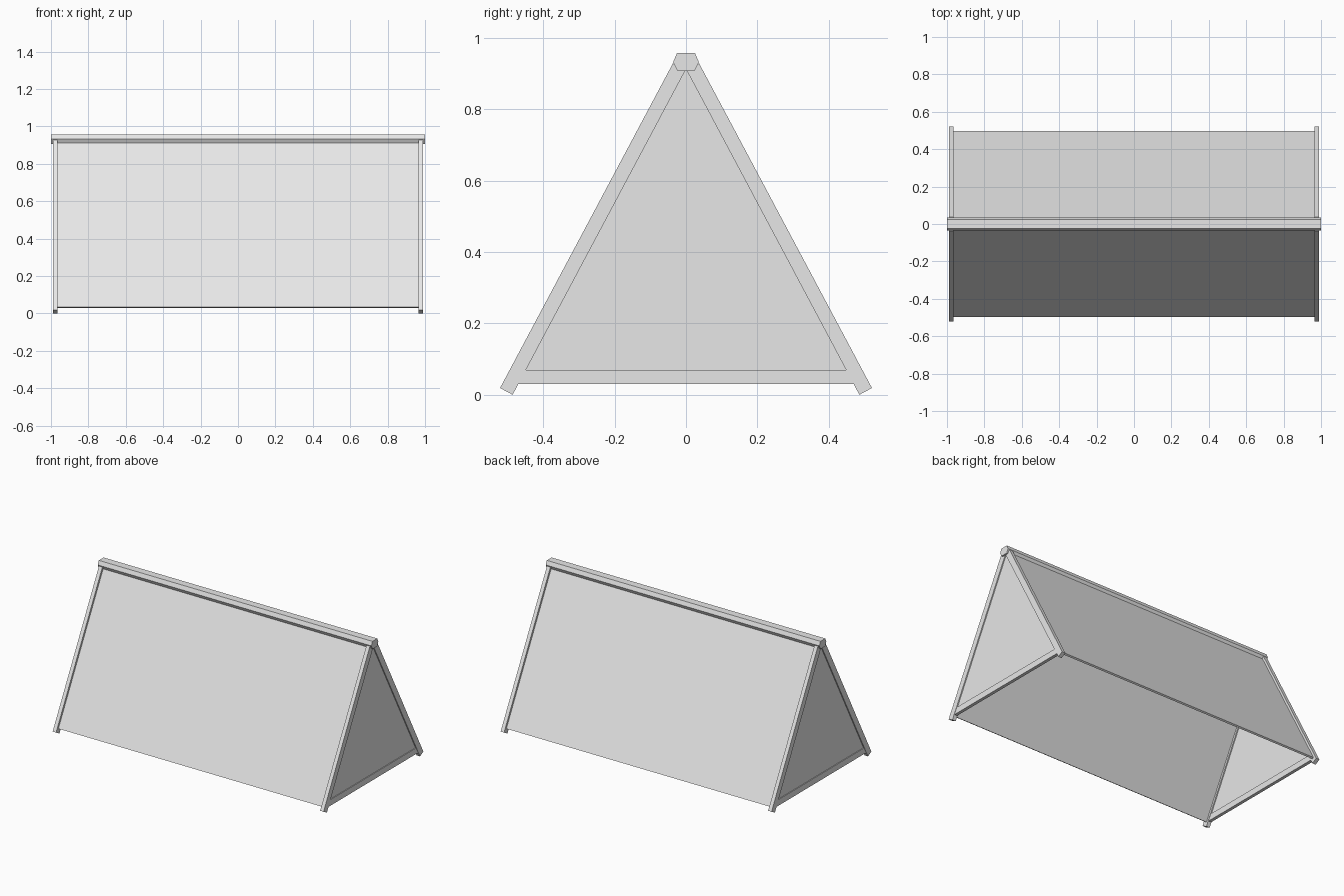
import bpy
import bmesh
import math
from mathutils import Vector

if "Cube" in bpy.data.objects:
    bpy.data.objects.remove(bpy.data.objects["Cube"])

grey = bpy.data.materials.new("canvas_grey")
grey.diffuse_color = (0.8, 0.8, 0.8, 1)
grey.use_nodes = True
grey.node_tree.nodes["Principled BSDF"].inputs["Base Color"].default_value = grey.diffuse_color


def prism(name, profile, x0, x1):
    """Extrude a (y, z) profile along x."""
    bm = bmesh.new()
    face = bm.faces.new([bm.verts.new((x0, y, z)) for y, z in profile])
    side = bmesh.ops.extrude_face_region(bm, geom=[face])["geom"]
    bmesh.ops.translate(bm, vec=(x1 - x0, 0, 0),
                        verts=[v for v in side if isinstance(v, bmesh.types.BMVert)])
    bmesh.ops.recalc_face_normals(bm, faces=bm.faces)
    mesh = bpy.data.meshes.new(name)
    bm.to_mesh(mesh)
    bm.free()
    mesh.materials.append(grey)
    obj = bpy.data.objects.new(name, mesh)
    bpy.context.collection.objects.link(obj)
    return obj


# Slope frame: foot is the outer lower corner, up runs along the leg
foot = Vector((0.521, 0.019))
up = Vector((-0.470, 0.8827))
inward = Vector((-0.8827, -0.470))


def slope_profile(side, s0, s1, d0, d1):
    """Rectangle lying along one slope, s along the leg, d in from its outer face."""
    pts = [foot + up * s + inward * d
           for s, d in ((s0, d0), (s1, d0), (s1, d1), (s0, d1))]
    return [(side * p.x, p.y) for p in pts]


LEG_IN, LEG_OUT = 0.965, 0.99

for side, word in ((-1, "front"), (1, "back")):
    # Sloping canvas wall, set into the middle of the legs
    prism(word + "_wall", slope_profile(side, 0.026, 1.02, 0.014, 0.026), -0.97, 0.97)
    # Square leg at each end
    for end, hand in ((-1, "left"), (1, "right")):
        prism(f"{word}_{hand}_leg", slope_profile(side, 0, 1.03, 0, 0.04),
              end * LEG_IN, end * LEG_OUT)

for end, hand in ((-1, "left"), (1, "right")):
    # Triangular end wall
    prism(hand + "_end_wall", [(-0.475, 0.032), (0.475, 0.032), (0, 0.915)],
          end * 0.972, end * 0.983)
    # Bottom rail between the feet
    prism(hand + "_bottom_rail",
          [(-0.475, 0.03), (0.475, 0.03), (0.453, 0.07), (-0.453, 0.07)],
          end * 0.967, end * 0.988)

# Six-sided ridge pole
prism("ridge_pole", [(-0.025, 0.958), (0.025, 0.958), (0.036, 0.932),
                     (0.024, 0.907), (-0.024, 0.907), (-0.036, 0.932)], -1, 1)
